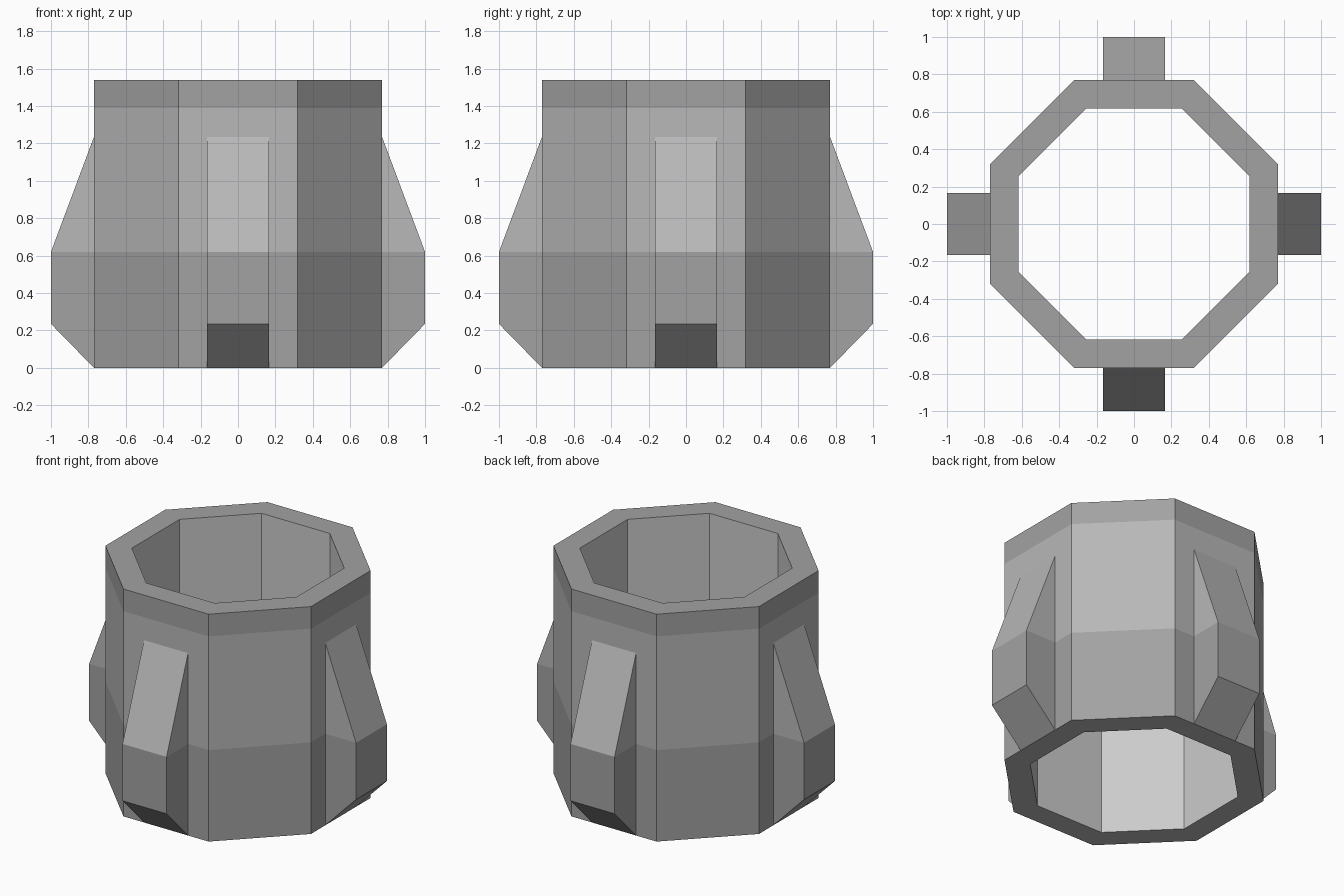
import bpy, bmesh, math
from mathutils import Matrix

if "Cube" in bpy.data.objects:
    bpy.data.objects.remove(bpy.data.objects["Cube"])

SIDES = 8
OUTER, INNER = 0.77, 0.617       # flat-to-centre distances
HEIGHT = 1.54
RIB_HALF = 0.165

# Three greys: dark bands, mid band, lighter bore
DARK, MID, LIGHT = 0, 1, 2
greys = []
for name, v in (("dark_grey", 0.365), ("mid_grey", 0.48), ("light_grey", 0.60)):
    mat = bpy.data.materials.new(name)
    mat.diffuse_color = (v, v, v, 1)
    mat.use_nodes = True
    mat.node_tree.nodes["Principled BSDF"].inputs["Base Color"].default_value = mat.diffuse_color
    greys.append(mat)


def finish(bm, name):
    bmesh.ops.recalc_face_normals(bm, faces=bm.faces)
    mesh = bpy.data.meshes.new(name)
    for mat in greys:
        mesh.materials.append(mat)
    bm.to_mesh(mesh)
    bm.free()
    obj = bpy.data.objects.new(name, mesh)
    bpy.context.collection.objects.link(obj)
    return obj


def face(bm, verts, shade):
    bm.faces.new(verts).material_index = shade


def octagon(bm, apothem, z):
    r = apothem / math.cos(math.pi / SIDES)
    angles = [(i + 0.5) * 2 * math.pi / SIDES for i in range(SIDES)]
    return [bm.verts.new((r * math.cos(a), r * math.sin(a), z)) for a in angles]


# Octagonal sleeve: outer wall in three bands, top rim, inner wall, bottom rim
bm = bmesh.new()
section = [(OUTER, 0, DARK), (OUTER, 0.62, MID), (OUTER, 1.39, DARK),
           (OUTER, HEIGHT, DARK), (INNER, HEIGHT, LIGHT), (INNER, 0, MID)]
rings = [octagon(bm, a, z) for a, z, _ in section]
for k, ring in enumerate(rings):
    nxt = rings[(k + 1) % len(rings)]
    for i in range(SIDES):
        j = (i + 1) % SIDES
        face(bm, (ring[i], ring[j], nxt[j], nxt[i]), section[k][2])
finish(bm, "octagonal_sleeve")

# Four tapered ribs, flush against the sleeve (no hidden back face);
# the cheeks are split where the shade changes
profile = [(OUTER, 0), (1.0, 0.235), (1.0, 0.62), (OUTER, 1.235), (OUTER, 0.62)]
for n, side in enumerate(("right", "back", "left", "front")):
    bm = bmesh.new()
    a, b = ([bm.verts.new((x, y, z)) for x, z in profile]
            for y in (-RIB_HALF, RIB_HALF))
    for c in (a, b):
        face(bm, (c[0], c[1], c[2], c[4]), DARK)
        face(bm, (c[4], c[2], c[3]), MID)
    for i, shade in enumerate((DARK, DARK, MID)):
        face(bm, (a[i + 1], a[i], b[i], b[i + 1]), shade)
    bm.transform(Matrix.Rotation(n * math.pi / 2, 4, 'Z'))
    finish(bm, side + "_rib")
